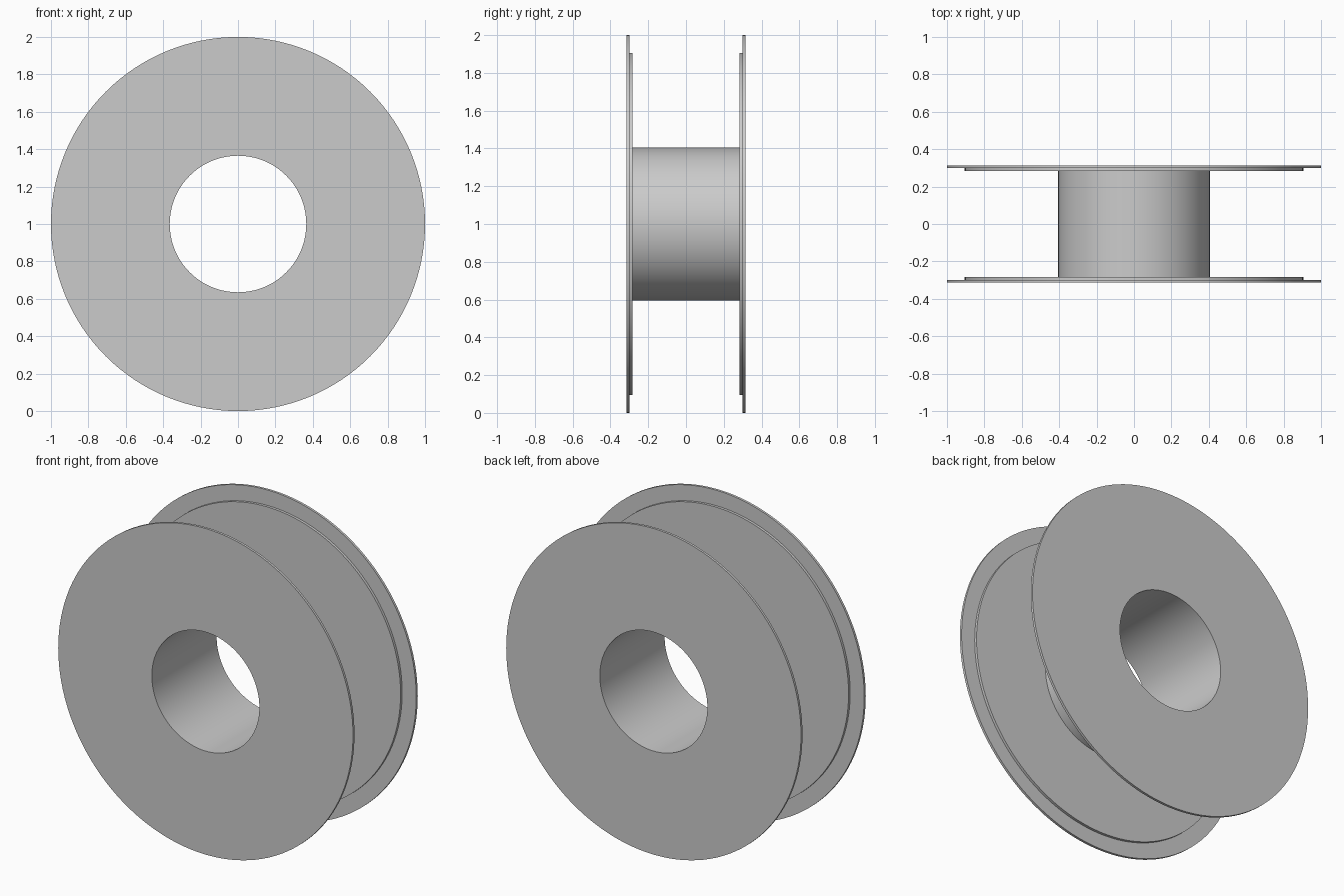
import bpy
import bmesh
from math import cos, sin, tau, radians

cube = bpy.data.objects.get("Cube")
if cube:
    bpy.data.objects.remove(cube, do_unlink=True)

SEGMENTS = 128
BORE, HUB, STEP, RIM = 0.365, 0.405, 0.905, 1.0    # radii
INNER, LEDGE, OUTER = 0.283, 0.299, 0.314          # distances from the middle

grey = bpy.data.materials.new("plain grey")
grey.use_nodes = True
colour = (0.6, 0.6, 0.6, 1)
grey.diffuse_color = colour
shader = grey.node_tree.nodes["Principled BSDF"]
shader.inputs["Base Color"].default_value = colour
shader.inputs["Roughness"].default_value = 0.6


def lathe(name, profile):
    """Turn a closed (radius, y) profile around the horizontal axle."""
    bm = bmesh.new()
    rings = []
    for i in range(SEGMENTS):
        a = tau * i / SEGMENTS
        rings.append([bm.verts.new((r * cos(a), y, r * sin(a))) for r, y in profile])
    count = len(profile)
    for i, ring in enumerate(rings):
        after = rings[(i + 1) % SEGMENTS]
        for j in range(count):
            k = (j + 1) % count
            bm.faces.new((ring[j], ring[k], after[k], after[j]))
    bmesh.ops.recalc_face_normals(bm, faces=bm.faces)
    mesh = bpy.data.meshes.new(name)
    bm.to_mesh(mesh)
    bm.free()
    mesh.materials.append(grey)
    obj = bpy.data.objects.new(name, mesh)
    obj.location.z = RIM
    bpy.context.collection.objects.link(obj)
    bpy.ops.object.select_all(action="DESELECT")
    obj.select_set(True)
    bpy.context.view_layer.objects.active = obj
    bpy.ops.object.shade_smooth_by_angle(angle=radians(30))


# Hollow core
lathe("hub_tube", [(BORE, -INNER), (HUB, -INNER), (HUB, INNER), (BORE, INNER)])

# Stepped side discs
flange = [(BORE, INNER), (STEP, INNER), (STEP, LEDGE),
          (RIM, LEDGE), (RIM, OUTER), (BORE, OUTER)]
for name, side in (("front_flange", -1), ("back_flange", 1)):
    lathe(name, [(r, side * y) for r, y in flange])
